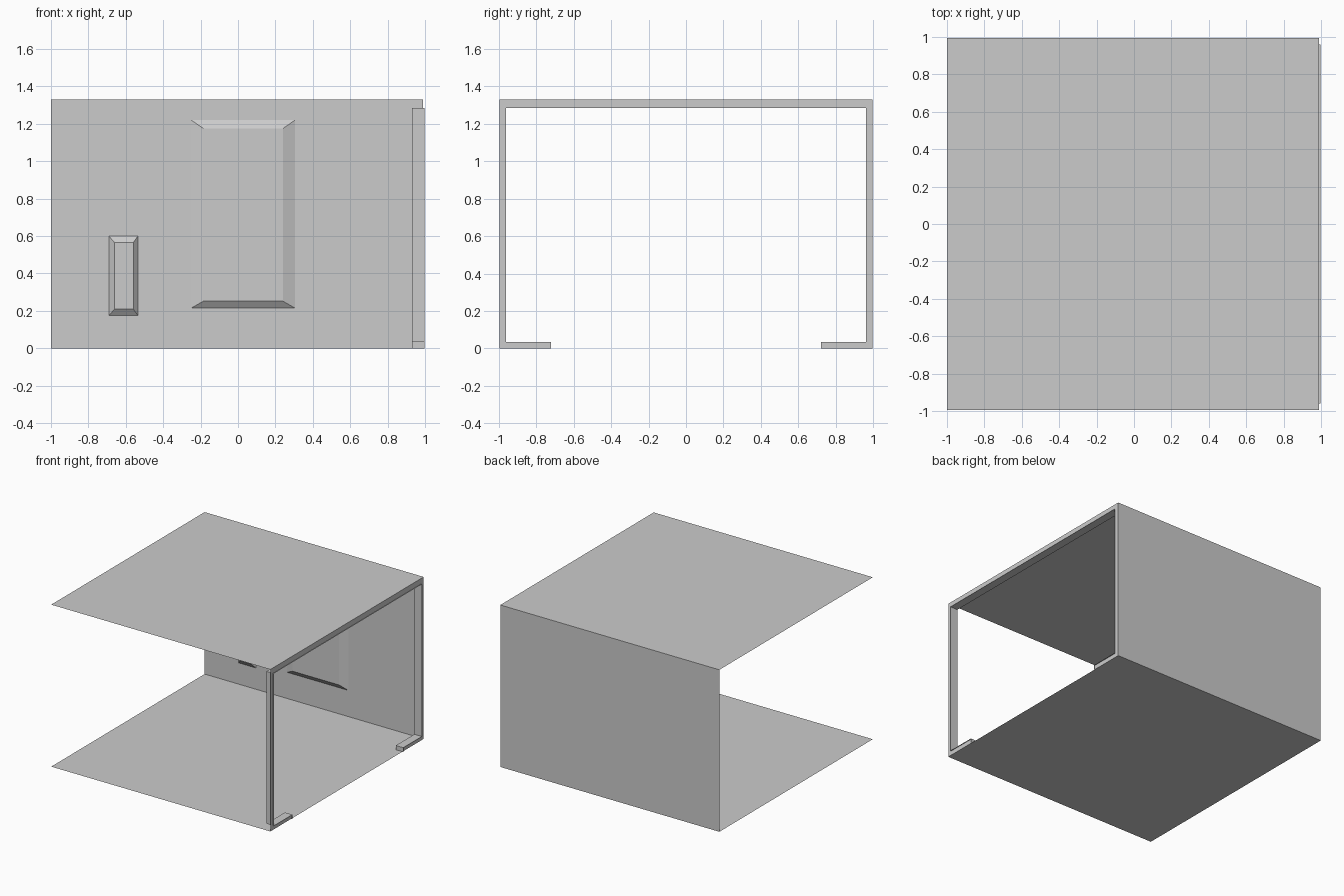
import bpy

if "Cube" in bpy.data.objects:
    bpy.data.objects.remove(bpy.data.objects["Cube"])

L, R = -1.0, 0.99      # left and right limits of the shell
Y, H = 0.995, 1.33     # half depth and height


def mesh_object(name, verts, faces):
    mesh = bpy.data.meshes.new(name)
    mesh.from_pydata(verts, [], faces)
    mesh.update()
    obj = bpy.data.objects.new(name, mesh)
    bpy.context.collection.objects.link(obj)
    return obj


def raised_panel(name, outer, inner, depth):
    """Shallow bevelled panel on the inner side of the back wall."""
    def ring(box, y):
        x0, x1, z0, z1 = box
        return [(x0, y, z0), (x1, y, z0), (x1, y, z1), (x0, y, z1)]
    verts = ring(outer, Y) + ring(inner, Y - depth)
    faces = [(4, 5, 6, 7)]
    faces += [(i, (i + 1) % 4, (i + 1) % 4 + 4, i + 4) for i in range(4)]
    return mesh_object(name, verts, faces)


# Thin sheets: floor, ceiling, back wall
def slab(z):
    return [(L, -Y, z), (R, -Y, z), (R, Y, z), (L, Y, z)]


mesh_object("floor", slab(0), [(3, 2, 1, 0)])
mesh_object("ceiling", slab(H), [(0, 1, 2, 3)])
mesh_object("back_wall", [(L, Y, 0), (R, Y, 0), (R, Y, H), (L, Y, H)], [(0, 1, 2, 3)])

# Raised panels on the back wall
raised_panel("large_wall_panel", (-0.25, 0.305, 0.215, 1.22), (-0.185, 0.24, 0.252, 1.175), 0.026)
raised_panel("small_wall_panel", (-0.69, -0.535, 0.175, 0.60), (-0.66, -0.56, 0.21, 0.565), 0.026)

# Right end: opening profile (y, z), mirrored about y = 0
half = [(-0.72, 0), (-0.72, 0.035), (-0.96, 0.035), (-0.96, 1.285)]
opening = half + [(-y, z) for y, z in reversed(half)]

# Narrow wall surround with the opening left free
outline = opening + [(Y, 0), (Y, H), (-Y, H), (-Y, 0)]
mesh_object("right_wall_surround", [(R, y, z) for y, z in outline],
            [(0, 1, 2, 11), (11, 2, 3, 10), (10, 3, 4, 9), (9, 4, 5, 8), (8, 5, 6, 7)])

# Lining that runs through the depth of the opening
n = len(opening)
mesh_object("opening_lining",
            [(0.93, y, z) for y, z in opening] + [(0.998, y, z) for y, z in opening],
            [(i, i + 1, n + i + 1, n + i) for i in range(n - 1)])
